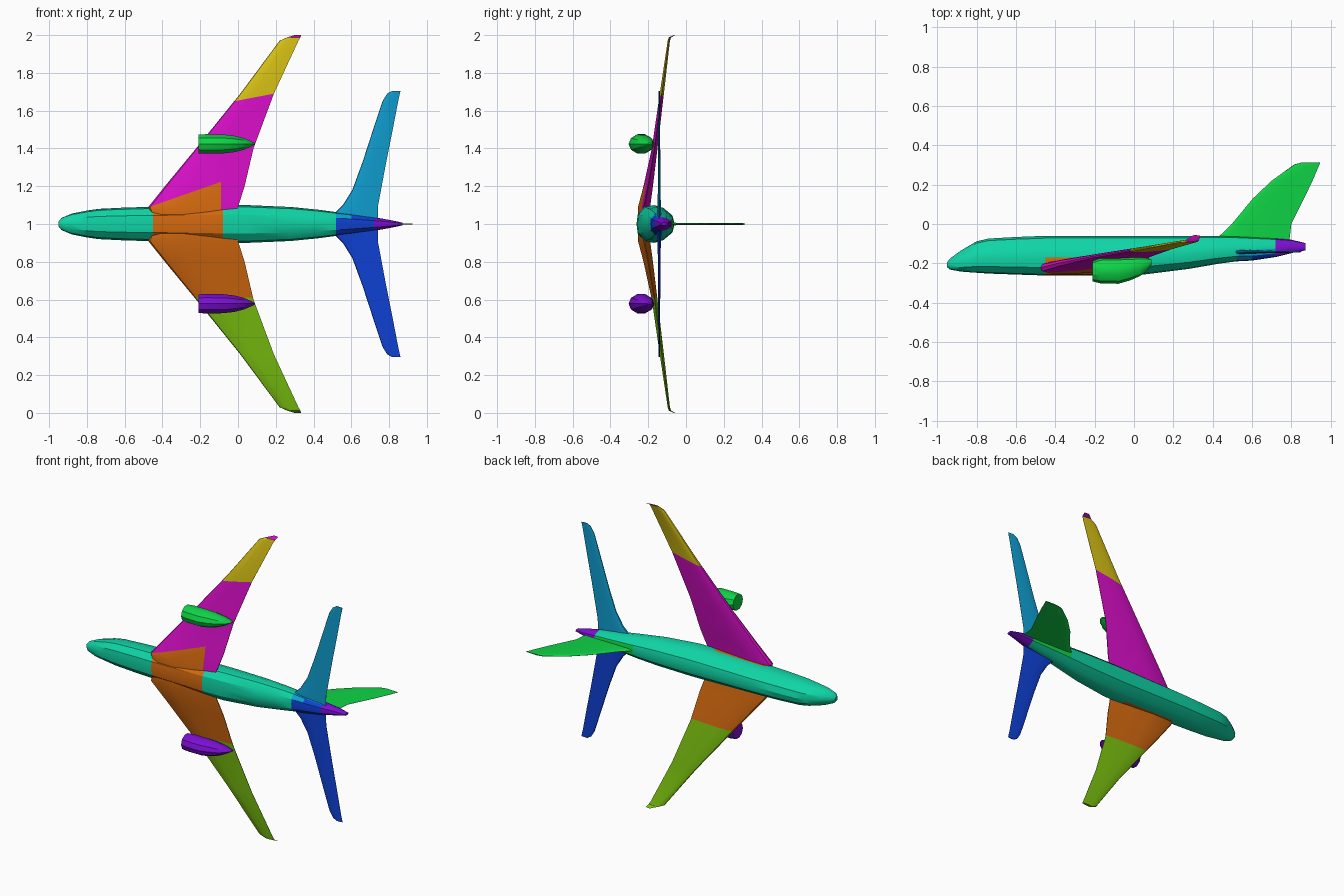
import bpy, bmesh, math
from mathutils import Vector

if "Cube" in bpy.data.objects:
    bpy.data.objects.remove(bpy.data.objects["Cube"])

# ---- flat colours ----
def lin(c):
    c /= 255
    return c / 12.92 if c <= 0.04045 else ((c + 0.055) / 1.055) ** 2.4

COLOURS = {
    "teal": (15, 212, 165), "orange": (212, 105, 15), "magenta": (212, 14, 196),
    "yellow": (210, 188, 20), "lime": (122, 192, 15), "green": (15, 212, 70),
    "purple": (125, 15, 212), "blue": (15, 65, 212), "cyan": (15, 158, 208),
}
NAMES = list(COLOURS)
MATS = []
for n, rgb in COLOURS.items():
    m = bpy.data.materials.new(n)
    m.diffuse_color = (*[lin(c) for c in rgb], 1)
    m.use_nodes = True
    m.node_tree.nodes["Principled BSDF"].inputs["Base Color"].default_value = m.diffuse_color
    MATS.append(m)


def loft(name, rings, colour, cuts=()):
    """Skin closed rings, cut along colour borders, colour faces by rule."""
    bm = bmesh.new()
    vs = [[bm.verts.new(p) for p in r] for r in rings]
    n = len(rings[0])
    for a, b in zip(vs, vs[1:]):
        for i in range(n):
            j = (i + 1) % n
            bm.faces.new((a[i], a[j], b[j], b[i]))
    bm.faces.new(vs[0])
    bm.faces.new(vs[-1])
    for co, no in cuts:
        bmesh.ops.bisect_plane(bm, geom=bm.verts[:] + bm.edges[:] + bm.faces[:],
                               plane_co=co, plane_no=no, dist=1e-5)
    bmesh.ops.recalc_face_normals(bm, faces=bm.faces)
    for f in bm.faces:
        key = colour(f.calc_center_median(), f.normal) if callable(colour) else colour
        f.material_index = NAMES.index(key)
    me = bpy.data.meshes.new(name)
    bm.to_mesh(me)
    bm.free()
    for m in MATS:
        me.materials.append(m)
    ob = bpy.data.objects.new(name, me)
    bpy.context.collection.objects.link(ob)
    bpy.context.view_layer.objects.active = ob
    ob.select_set(True)
    bpy.ops.object.shade_smooth_by_angle(angle=math.radians(32))
    ob.select_set(False)
    return ob


# ---- fuselage: length on x, top towards +y ----
HALF = [(0, 1), (.45, .88), (.85, .4), (1, -.1), (.9, -.6), (.5, -.94), (0, -1)]
SECTION = HALF + [(-w, h) for w, h in HALF[-2:0:-1]]
BODY = [  # x, bottom, top, half width
    (-.95, -.22, -.195, .013), (-.935, -.232, -.175, .032), (-.88, -.242, -.135, .055),
    (-.80, -.248, -.088, .071), (-.74, -.252, -.074, .08), (-.60, -.257, -.066, .087),
    (-.45, -.262, -.06, .091), (-.08, -.262, -.06, .099), (.05, -.257, -.06, .1),
    (.28, -.228, -.06, .09), (.43, -.202, -.06, .075), (.52, -.19, -.062, .063),
    (.60, -.186, -.066, .053), (.72, -.168, -.073, .036), (.80, -.148, -.08, .022),
    (.872, -.134, -.097, .007)]


def body_colour(c, n):
    if -.45 < c.x < -.08 and n.y < -.15 and c.y < -.17:
        return "orange"
    if c.x > .72:
        return "purple"
    if c.x > .52 and c.y < -.13:
        return "cyan" if c.z > 1.035 else "blue"
    if c.x > .43 and n.y > .75:
        return "green"
    return "teal"


loft("fuselage", [[(x, (t + b) / 2 + h * (t - b) / 2, 1 + w * hw) for w, h in SECTION]
                  for x, b, t, hw in BODY], body_colour)

# ---- wings, tailplanes and fin share one aerofoil skin ----
FOIL = [(0, 0), (.02, .55), (.12, .95), (.35, 1), (.7, .55), (1, .08)]
FOIL += [(f, -t) for f, t in FOIL[:0:-1]]


def panel(name, stations, place, colour, cuts=()):
    rings = [[place(s, le + (te - le) * f, mid + th * t) for f, t in FOIL]
             for s, le, te, mid, th in stations]
    return loft(name, rings, colour, cuts)


WING = [  # span, leading x, trailing x, height, half thickness
    (.05, -.46, -.01, -.224, .03), (.09, -.475, 0, -.222, .032), (.2, -.387, .035, -.2, .025),
    (.4, -.222, .082, -.166, .015), (.69, .012, .19, -.128, .011),
    (.97, .22, .32, -.091, .006), (.988, .26, .33, -.085, .006), (1, .30, .335, -.06, .004)]
ROOT_CO, ROOT_NO = Vector((-.47, 0, 1.09)), Vector((-.13, 0, .37))
TIP_CO, TIP_NO = Vector((-.02, 0, 1.65)), Vector((-.04, 0, .21))


def left_colour(c, n):
    if (c - TIP_CO).dot(TIP_NO) > 0:
        return "magenta" if c.z > 1.99 else "yellow"
    if n.y < 0 and c.x < -.09 and (c - ROOT_CO).dot(ROOT_NO) < 0:
        return "orange"
    return "magenta"


def right_colour(c, n):
    return "lime" if c.z < .61 else "orange"


panel("left_wing", WING, lambda s, x, y: (x, y, 1 + s), left_colour,
      [(ROOT_CO, ROOT_NO), (TIP_CO, TIP_NO), ((-.09, 0, 0), (1, 0, 0))])
panel("right_wing", WING, lambda s, x, y: (x, y, 1 - s), right_colour,
      [((0, 0, .61), (0, 0, 1))])

TAIL = [(.0, .46, .74, -.142, .012), (.06, .515, .74, -.142, .011), (.1, .555, .742, -.142, .009),
        (.18, .605, .757, -.142, .007), (.33, .66, .785, -.142, .006), (.53, .725, .825, -.142, .005),
        (.65, .765, .848, -.142, .004), (.69, .79, .857, -.142, .004), (.705, .815, .86, -.142, .003)]
panel("left_tailplane", TAIL, lambda s, x, y: (x, y, 1 + s), "cyan")
panel("right_tailplane", TAIL, lambda s, x, y: (x, y, 1 - s), "blue")

FIN = [(-.085, .41, .79, 0, .007), (0, .497, .80, 0, .006), (.13, .605, .865, 0, .005),
       (.22, .70, .908, 0, .004), (.303, .815, .943, 0, .004), (.312, .85, .947, 0, .003)]
panel("fin", FIN, lambda s, x, y: (x, s, 1 + y), "green")

# ---- engines: nacelles rising into the wing at the back ----
NACELLE = [  # x, bottom, top, half width
    (-.21, -.292, -.188, .052), (-.17, -.302, -.172, .054), (-.08, -.304, -.17, .053),
    (-.02, -.287, -.168, .046), (.03, -.265, -.17, .033), (.065, -.24, -.172, .017),
    (.09, -.205, -.18, .004)]
for name, cz, col in (("left_engine", 1.424, "green"), ("right_engine", .578, "purple")):
    loft(name, [[(x, (t + b) / 2 + math.cos(a) * (t - b) / 2, cz + math.sin(a) * w)
                 for a in (k * math.tau / 10 for k in range(10))]
                for x, b, t, w in NACELLE], col)
